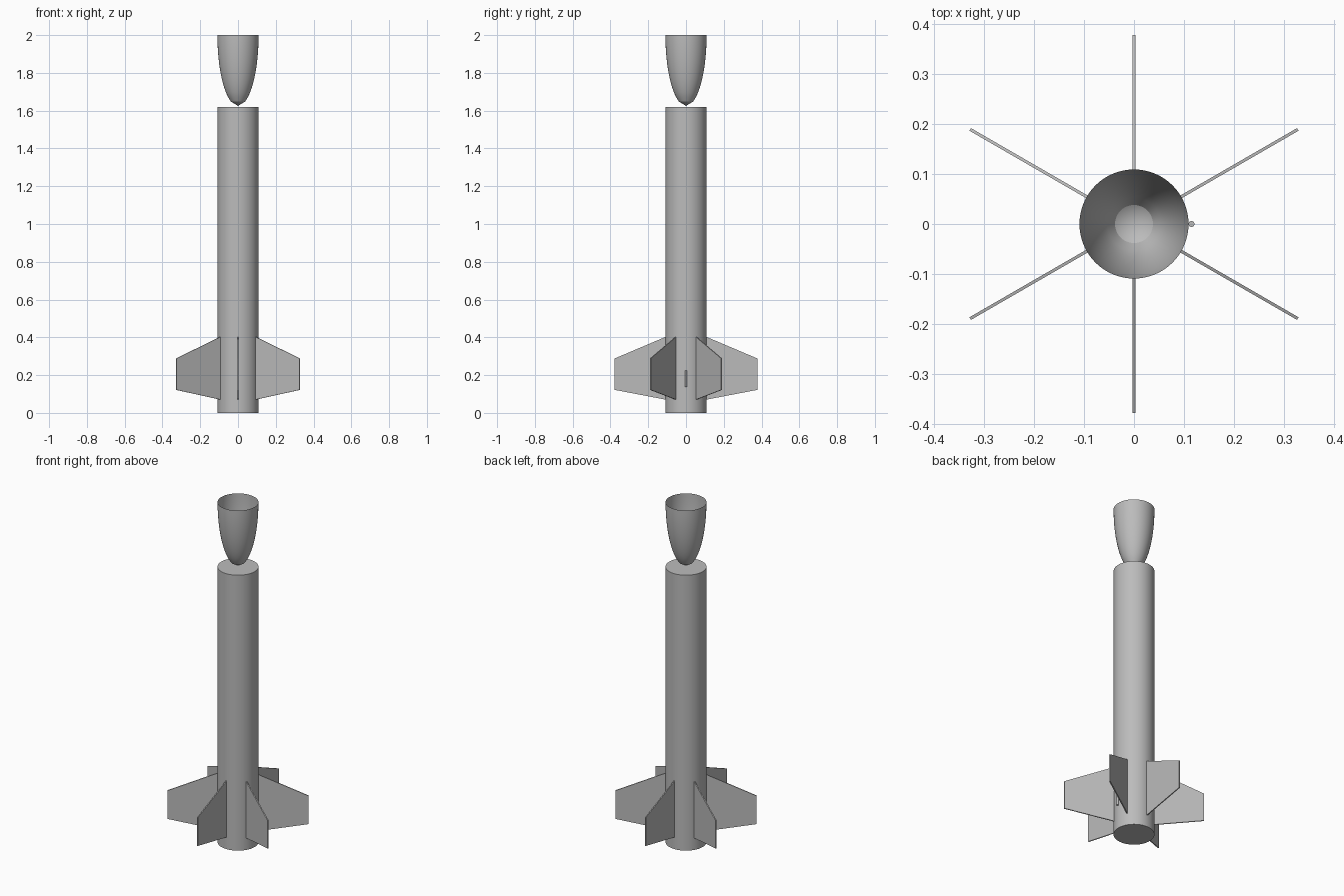
import bpy, bmesh, math
from mathutils import Matrix

cube = bpy.data.objects.get("Cube")
if cube:
    bpy.data.objects.remove(cube, do_unlink=True)

GREY = (0.5, 0.5, 0.5, 1)
grey = bpy.data.materials.new("plain grey")
grey.use_nodes = True
grey.diffuse_color = GREY
grey.node_tree.nodes["Principled BSDF"].inputs["Base Color"].default_value = GREY

R = 0.109          # body radius
BODY_TOP = 1.62
SIDES = 64


def finish(name, bm, smooth=None):
    mesh = bpy.data.meshes.new(name)
    bm.to_mesh(mesh)
    bm.free()
    mesh.materials.append(grey)
    obj = bpy.data.objects.new(name, mesh)
    bpy.context.collection.objects.link(obj)
    if smooth:
        bpy.ops.object.select_all(action='DESELECT')
        obj.select_set(True)
        bpy.context.view_layer.objects.active = obj
        bpy.ops.object.shade_smooth_by_angle(angle=math.radians(smooth))
    return obj


def cylinder(name, radius, z0, z1, x=0, sides=SIDES):
    bm = bmesh.new()
    bmesh.ops.create_cone(bm, cap_ends=True, segments=sides, radius1=radius,
                          radius2=radius, depth=z1 - z0,
                          matrix=Matrix.Translation((x, 0, (z0 + z1) / 2)))
    return finish(name, bm, 30)


# Main tube and the small launch lug on its left side
cylinder("body_tube", R, 0, BODY_TOP)
cylinder("launch_lug", 0.006, 0.138, 0.225, x=R + 0.006, sides=16)

# Upturned hollow nose cone: half-ellipse profile, open at the top
bm = bmesh.new()
STEPS = 16
TIP = BODY_TOP + 0.005
profile = []
for i in range(STEPS + 1):
    t = i / STEPS
    r = R * math.sqrt(1 - (1 - t) ** 2)
    profile.append(bm.verts.new((r, 0, TIP + (2 - TIP) * t)))
edges = [bm.edges.new(pair) for pair in zip(profile, profile[1:])]
bmesh.ops.spin(bm, geom=profile + edges, axis=(0, 0, 1), cent=(0, 0, 0),
               angle=math.tau, steps=SIDES, use_merge=True)
bmesh.ops.remove_doubles(bm, verts=bm.verts, dist=0.0002)
bmesh.ops.recalc_face_normals(bm, faces=bm.faces)
finish("nose_cone", bm, 24)

# Six thin tapered fins
OUTLINE = [(R - 0.002, 0.07), (0.378, 0.122), (0.378, 0.288), (R - 0.002, 0.403)]
THICK = 0.006
for k in range(6):
    bm = bmesh.new()
    face = bm.faces.new([bm.verts.new((x, THICK / 2, z)) for x, z in OUTLINE])
    ext = bmesh.ops.extrude_face_region(bm, geom=[face])
    moved = [g for g in ext["geom"] if isinstance(g, bmesh.types.BMVert)]
    bmesh.ops.translate(bm, verts=moved, vec=(0, -THICK, 0))
    bmesh.ops.recalc_face_normals(bm, faces=bm.faces)
    bmesh.ops.rotate(bm, verts=bm.verts, cent=(0, 0, 0),
                     matrix=Matrix.Rotation(math.radians(30 + 60 * k), 3, 'Z'))
    finish(f"fin_{k + 1}", bm)
